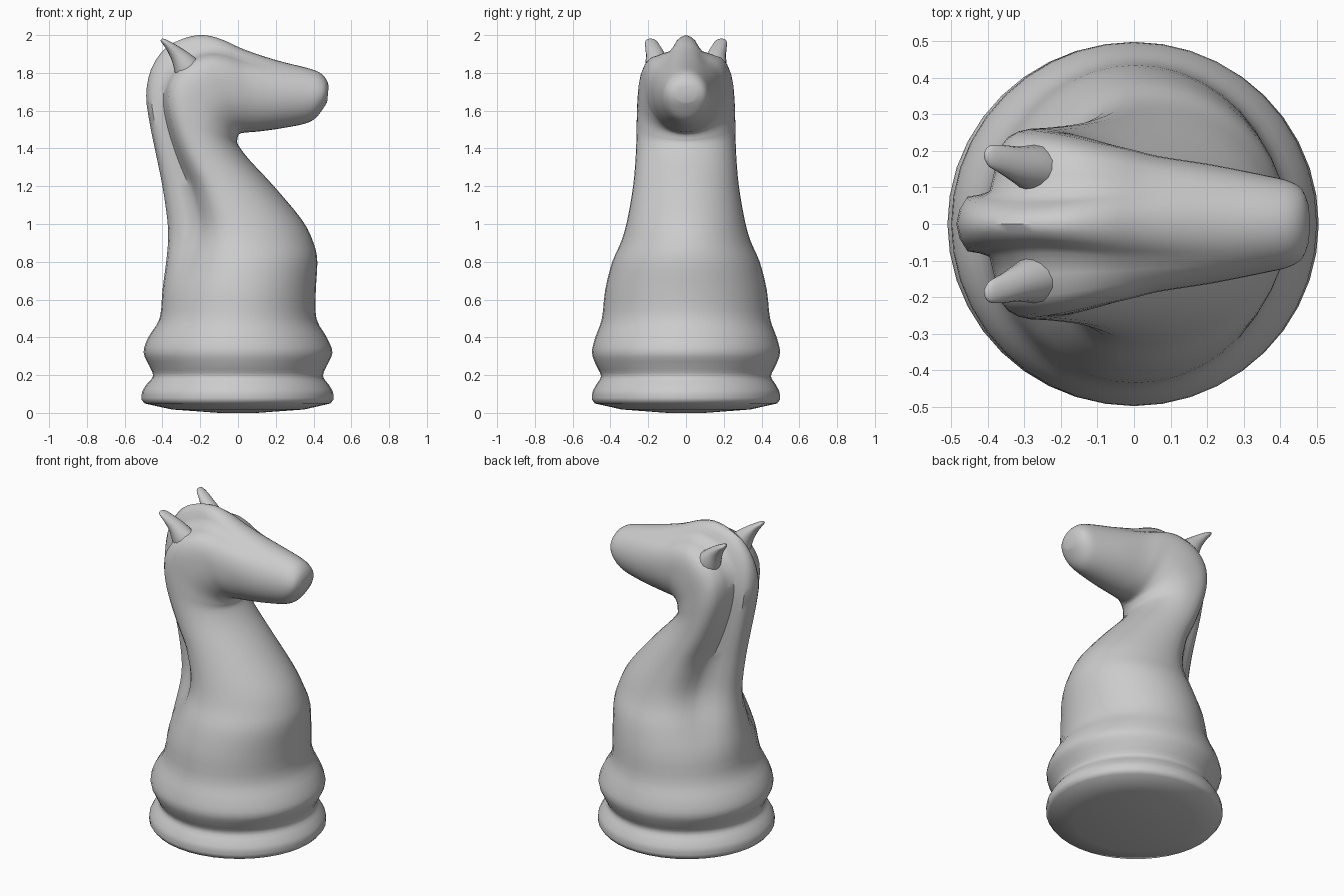
import bpy, bmesh
from math import cos, sin, pi
from mathutils import Vector


def catmull(rows, steps):
    # smooth interpolation through rows of equal-length number tuples
    out = []
    for i in range(len(rows) - 1):
        p = [rows[max(0, min(len(rows) - 1, i + k))] for k in (-1, 0, 1, 2)]
        for j in range(steps):
            t = j / steps
            out.append([0.5 * (2 * b + (c - a) * t + (2 * a - 5 * b + 4 * c - d) * t * t
                               + (3 * b - a - 3 * c + d) * t ** 3)
                        for a, b, c, d in zip(*p)])
    out.append(list(rows[-1]))
    return out


def loft(name, ring_sets, angle=50):
    bm = bmesh.new()
    for rings in ring_sets:
        loops = [[bm.verts.new(p) for p in r] for r in rings]
        n = len(loops[0])
        for a, b in zip(loops, loops[1:]):
            for i in range(n):
                bm.faces.new((a[i], a[(i + 1) % n], b[(i + 1) % n], b[i]))
        bm.faces.new(loops[0][::-1])
        bm.faces.new(loops[-1])
    bmesh.ops.recalc_face_normals(bm, faces=bm.faces)
    me = bpy.data.meshes.new(name)
    bm.to_mesh(me)
    bm.free()
    ob = bpy.data.objects.new(name, me)
    bpy.context.collection.objects.link(ob)
    bpy.ops.object.select_all(action='DESELECT')
    ob.select_set(True)
    bpy.context.view_layer.objects.active = ob
    bpy.ops.object.shade_smooth_by_angle(angle=angle * pi / 180)
    return ob


# Half cross-section from chest (s=0) to back (s=1): plain oval, and oval with mane ridge
oval = [((1 - cos(i * pi / 10)) / 2, sin(i * pi / 10)) for i in range(11)]


def section(bx, bz, fx, fz, w, m):
    # over the head the mane narrows and the cheeks reach further back
    crest = .075 - .03 * min(1, max(0, (bz - 1.65) / .3))
    h = min(1, max(0, (bz - 1.2) / .6))
    maned = oval[:5] + [(.48 + .04 * h, 1), (.60 + .06 * h, .95 + .03 * h), (.69 + .08 * h, .73 + .09 * h),
                        (.76 + .065 * h, .36 - .02 * h), (.94, crest / w), (1, 0)]
    half = [(a[0] + (b[0] - a[0]) * m, a[1] + (b[1] - a[1]) * m) for a, b in zip(oval, maned)]
    full = half + [(s, -y) for s, y in half[-2:0:-1]]
    ext = [full[-1]] + full + full[:2]
    pts = catmull(ext, 2)[2:2 + 2 * len(full)]
    return [Vector((fx + (bx - fx) * s, y * w, fz + (bz - fz) * s)) for s, y in pts]


# Underside, then base and body: back x, z, front x, z, half width, mane strength
under = [(-.1, 0, .1, 0, .1, 0), (-.35, .018, .35, .018, .34, 0), (-.495, .05, .49, .05, .483, 0)]
body = [
    (-.51, .07, .505, .07, .497, 0), (-.508, .11, .503, .11, .495, 0),
    (-.485, .15, .48, .15, .475, 0), (-.45, .195, .45, .195, .45, 0),
    (-.47, .25, .47, .25, .475, 0), (-.50, .32, .50, .32, .498, 0),
    (-.475, .40, .47, .40, .48, 0), (-.415, .50, .415, .50, .445, 0),
    (-.40, .65, .412, .65, .428, .1), (-.38, .80, .42, .80, .39, .35),
    (-.37, .92, .40, .90, .342, .6), (-.375, 1.03, .34, 1.02, .31, .8),
    (-.40, 1.2, .19, 1.2, .28, .97), (-.43, 1.35, .06, 1.34, .267, 1)]
# Neck bending around the throat into the muzzle
head = [
    (-.465, 1.52, .0, 1.42, .262, 1), (-.486, 1.68, -.003, 1.45, .26, 1),
    (-.46, 1.82, .0, 1.465, .255, 1), (-.385, 1.93, .005, 1.474, .248, 1),
    (-.28, 1.985, .015, 1.48, .235, 1), (-.18, 2.0, .03, 1.483, .22, .85),
    (-.08, 1.975, .06, 1.486, .205, .6), (.03, 1.925, .11, 1.49, .185, .35),
    (.2, 1.868, .22, 1.505, .163, .08), (.37, 1.825, .35, 1.53, .133, 0),
    (.435, 1.80, .41, 1.56, .118, 0), (.468, 1.765, .45, 1.61, .095, 0),
    (.48, 1.73, .472, 1.645, .055, 0)]
rows = under + catmull(body + head, 3)
loft("horse_body", [[section(*r) for r in rows]])


# Ears: centre x, y, z, half width, half depth
ear = [(-.22, .13, 1.74, .075, .10), (-.27, .148, 1.82, .068, .075),
       (-.315, .160, 1.89, .052, .045), (-.36, .176, 1.94, .040, .025),
       (-.393, .185, 1.968, .030, .014), (-.406, .188, 1.978, .012, .006)]


def ear_ring(x, y, z, w, d, side):
    # tilted so the ear leans backwards
    ax = Vector((.75, 0, .66))
    return [Vector((x, side * y, z)) + Vector((0, w * cos(a), 0)) + ax * d * sin(a)
            for a in (k * pi / 8 for k in range(16))]


loft("ears", [[ear_ring(*r, s) for r in catmull(ear, 3)] for s in (1, -1)])
